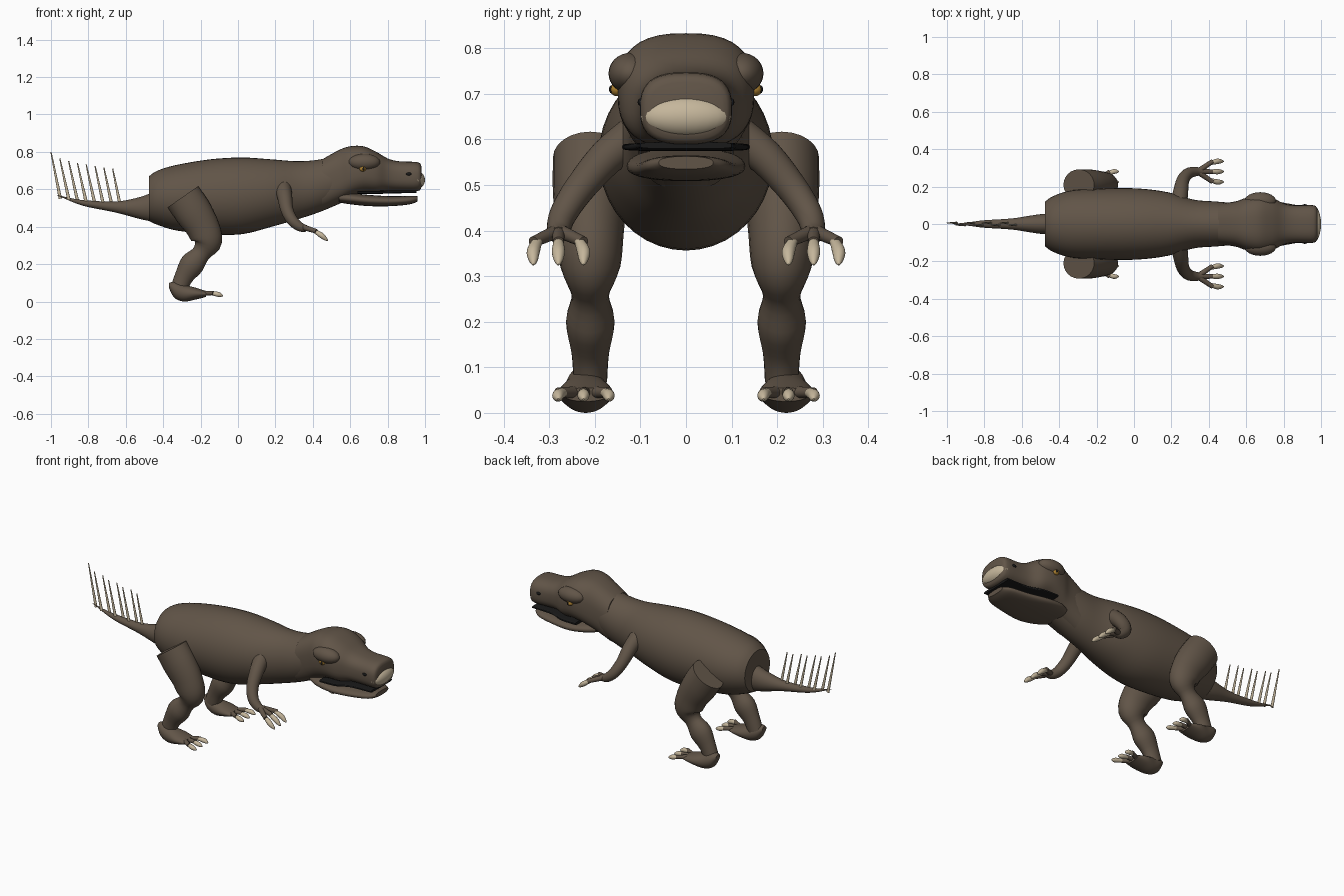
import bpy, bmesh, math
from mathutils import Vector

if "Cube" in bpy.data.objects:
    bpy.data.objects.remove(bpy.data.objects["Cube"], do_unlink=True)


def material(name, red, green, blue):
    mat = bpy.data.materials.new(name)
    mat.use_nodes = True
    color = (red, green, blue, 1)
    mat.diffuse_color = color
    shader = mat.node_tree.nodes["Principled BSDF"]
    shader.inputs["Base Color"].default_value = color
    return mat


HIDE = material("brown hide", .12, .09, .064)
BONE = material("pale bone", .56, .47, .33)
AMBER = material("amber eye", .42, .22, .03)
BLACK = material("black", .01, .01, .01)


def finish(bm, name, mat):
    """Turn a bmesh into a smooth-shaded object."""
    bmesh.ops.recalc_face_normals(bm, faces=bm.faces)
    mesh = bpy.data.meshes.new(name)
    bm.to_mesh(mesh)
    bm.free()
    mesh.materials.append(mat)
    obj = bpy.data.objects.new(name, mesh)
    bpy.context.collection.objects.link(obj)
    bpy.ops.object.select_all(action="DESELECT")
    obj.select_set(True)
    bpy.context.view_layer.objects.active = obj
    bpy.ops.object.shade_smooth_by_angle(angle=math.radians(45))


def spline(stations, steps=4):
    """Catmull-Rom interpolation through tuples of any length."""
    ends = [stations[0], *stations, stations[-1]]
    rows = []
    for before, start, end, after in zip(ends, ends[1:], ends[2:], ends[3:]):
        for step in range(steps):
            t = step / steps
            rows.append([b + t * (c - a) / 2
                         + t * t * (a - 2.5 * b + 2 * c - d / 2)
                         + t ** 3 * (1.5 * (b - c) + (d - a) / 2)
                         for a, b, c, d in zip(before, start, end, after)])
    rows.append(stations[-1])
    return rows


def signed_power(value, exponent):
    return math.copysign(abs(value) ** exponent, value)


def skin(name, rings, mat, squareness=2, sides=24):
    """Join superellipse rings, each given as centre, across and up vectors."""
    bm = bmesh.new()
    loops = []
    for center, across, up in rings:
        loop = []
        for k in range(sides):
            angle = math.tau * k / sides
            u = signed_power(math.cos(angle), 2 / squareness)
            v = signed_power(math.sin(angle), 2 / squareness)
            loop.append(bm.verts.new(center + across * u + up * v))
        loops.append(loop)
    for low, high in zip(loops, loops[1:]):
        for k in range(sides):
            n = (k + 1) % sides
            bm.faces.new((low[k], low[n], high[n], high[k]))
    bm.faces.new(loops[0])
    bm.faces.new(loops[-1])
    finish(bm, name, mat)


def hull(name, sections, mat=HIDE, squareness=2, y=0):
    """Upright sections: x, half width, top and bottom."""
    rings = [(Vector((x, y, (top + bottom) / 2)),
              Vector((0, max(half, .001), 0)),
              Vector((0, 0, max(top - bottom, .002) / 2)))
             for x, half, top, bottom in spline(sections)]
    skin(name, rings, mat, squareness, sides=40)


def tube(name, stations, mat=HIDE, flatten=1):
    """Round sections square to a path: x, y, z and radius."""
    rows = spline(stations)
    points = [Vector(row[:3]) for row in rows]
    last = len(rows) - 1
    rings = []
    for i, point in enumerate(points):
        along = (points[min(i + 1, last)] - points[max(i - 1, 0)]).normalized()
        up = along.cross(Vector((0, 1, 0))).normalized()
        radius = rows[i][3]
        rings.append((point, up.cross(along) * radius * flatten, up * radius))
    skin(name, rings, mat)


def ball(name, center, radii, mat=HIDE):
    bm = bmesh.new()
    bmesh.ops.create_uvsphere(bm, u_segments=24, v_segments=16, radius=1)
    bmesh.ops.scale(bm, vec=radii, verts=bm.verts)
    bmesh.ops.translate(bm, vec=center, verts=bm.verts)
    finish(bm, name, mat)


def clawed_digit(name, root, knuckle, tip, radius):
    """A finger or toe that ends in a bulging, pointed claw."""
    root, knuckle, tip = Vector(root), Vector(knuckle), Vector(tip)
    tube(name, [(*root, radius * 1.3), (*knuckle, radius)])
    tube(name + "_claw", [(*root.lerp(knuckle, .8), radius * .8),
                          (*knuckle.lerp(tip, .4), radius * 1.2),
                          (*knuckle.lerp(tip, .8), radius * .8),
                          (*tip, radius / 6)], BONE)


# Trunk and neck
hull("trunk", [(-.475, .12, .67, .43), (-.43, .15, .7, .41), (-.33, .18, .73, .38),
               (-.15, .19, .76, .36), (.02, .19, .77, .36), (.18, .17, .76, .4),
               (.32, .13, .75, .44), (.44, .12, .76, .48), (.56, .11, .79, .53)])

# Skull and snout
hull("head", [(.45, .11, .76, .49), (.54, .12, .81, .53), (.6, .14, .83, .56),
              (.67, .15, .83, .58), (.74, .14, .8, .58), (.8, .11, .765, .59),
              (.86, .1, .75, .59), (.96, .1, .745, .59), (.98, .08, .725, .61)],
     squareness=2.7)
ball("upper_muzzle_plate", (.957, 0, .65), (.043, .1, .046), BONE)

# Mouth
hull("mouth_lining", [(.64, .14, .592, .575), (.74, .135, .592, .575),
                      (.82, .105, .594, .578), (.955, .1, .594, .58)], BLACK, squareness=5)
hull("lower_jaw", [(.54, .09, .58, .53), (.6, .12, .58, .52), (.7, .13, .57, .51),
                   (.82, .11, .563, .51), (.92, .09, .565, .52), (.96, .06, .563, .535)],
     squareness=2.4)

# Tail, with spines that grow taller towards its tip
hull("tail", [(-.97, 0, .57, .57), (-.88, .01, .55, .53), (-.8, .02, .54, .505),
              (-.65, .03, .535, .475), (-.52, .05, .56, .44), (-.42, .06, .6, .42)])
SPINES = 8
for i in range(SPINES):
    t = i / (SPINES - 1)
    x = -.95 + .32 * t
    y = .006 * (-1) ** i
    tip = (x - .05 + .01 * t, y, .8 - .09 * math.sqrt(t))
    tube(f"tail_spine_{i + 1}", [(x, y, .55 - .035 * t, .009), (*tip, .003)],
         BONE, flatten=.7)

for side, tag in ((-1, "near"), (1, "far")):
    # Brow, eye and nostril
    ball(f"{tag}_brow", (.675, side * .122, .745), (.085, .048, .045))
    ball(f"{tag}_eye", (.667, side * .151, .71), (.018, .016, .015), AMBER)
    ball(f"{tag}_pupil", (.671, side * .163, .71), (.006, .006, .009), BLACK)
    ball(f"{tag}_nostril", (.913, side * .1, .682), (.014, .006, .008), BLACK)

    # Leg from the cut hip down to the ankle
    leg = [(-.295, .56, .1), (-.24, .48, .1), (-.19, .4, .09), (-.165, .32, .08),
           (-.195, .26, .05), (-.245, .2, .065), (-.29, .13, .05), (-.315, .07, .045)]
    tube(f"{tag}_leg", [(x, side * .21, z, radius) for x, z, radius in leg], flatten=.82)

    # Foot and toes
    hull(f"{tag}_foot", [(-.368, .02, .1, .07), (-.34, .04, .105, .02), (-.29, .05, .09, 0),
                         (-.23, .06, .075, .01), (-.17, .05, .055, .025)], y=side * .22)
    for i in (-1, 0, 1):
        y = side * (.225 + .055 * i)
        clawed_digit(f"{tag}_toe_{i + 2}", (-.22, side * .22, .045),
                     (-.13, y, .045), (-.08, y, .03), .011)

    # Arm and fingers
    arm = [(.24, .11, .61, .045), (.25, .175, .56, .04), (.262, .235, .49, .034),
           (.29, .27, .435, .03), (.33, .28, .4, .025), (.365, .28, .39, .018)]
    tube(f"{tag}_arm", [(x, side * y, z, radius) for x, y, z, radius in arm])
    for i in (-1, 0, 1):
        y = side * (.28 + .055 * i)
        clawed_digit(f"{tag}_finger_{i + 2}", (.34, side * .28, .4),
                     (.42, y, .375), (.48, y, .325), .012)
